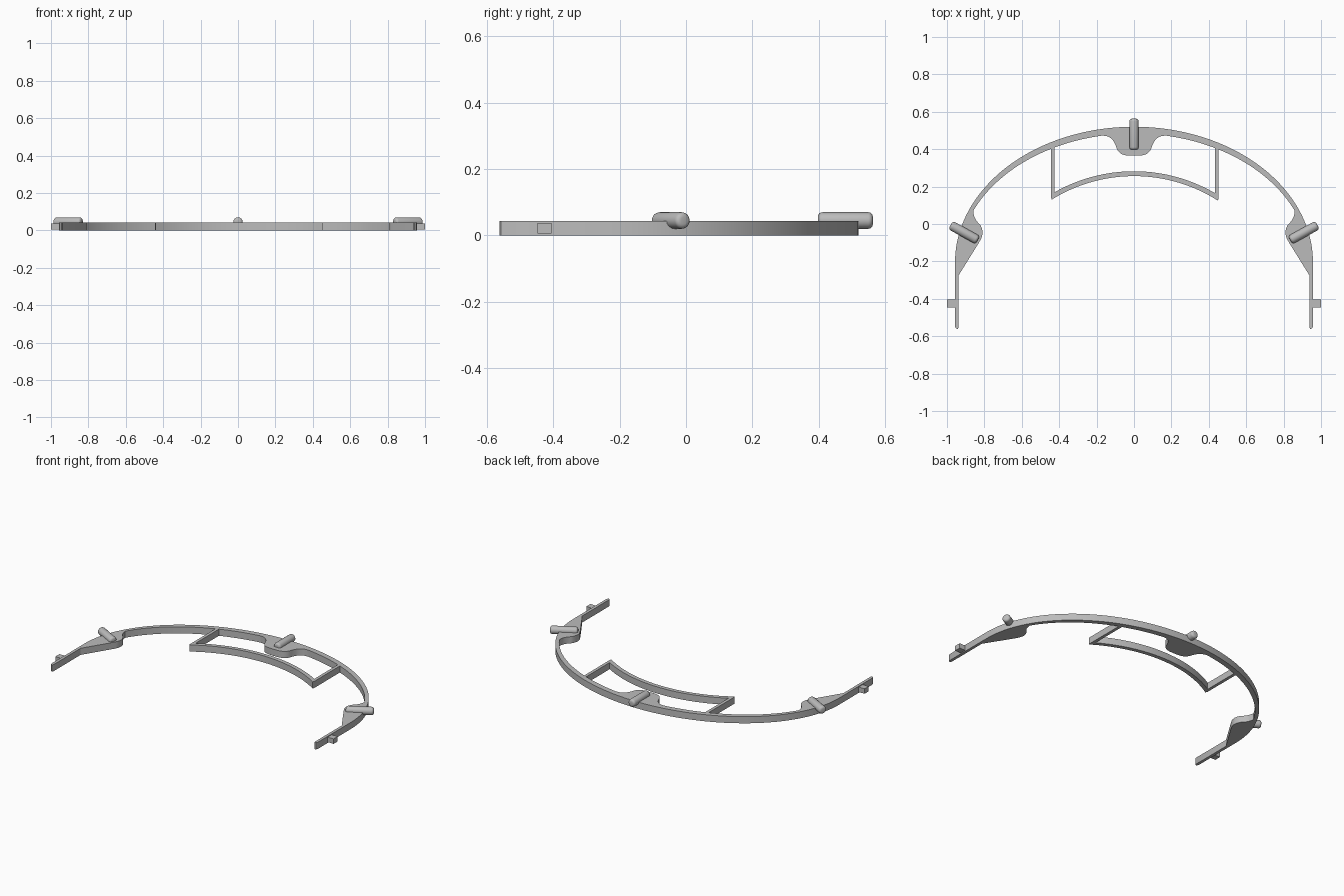
import bpy, bmesh, math
from mathutils import Vector

cube = bpy.data.objects.get("Cube")
if cube:
    bpy.data.objects.remove(cube)

grey = bpy.data.materials.new("light grey plastic")
grey.use_nodes = True
grey.diffuse_color = (0.5, 0.5, 0.5, 1)
grey.node_tree.nodes["Principled BSDF"].inputs["Base Color"].default_value = (0.5, 0.5, 0.5, 1)

HEIGHT = 0.043
CENTRE_Y = -0.206


def finish(bm, name, angle=30):
    bmesh.ops.recalc_face_normals(bm, faces=bm.faces[:])
    mesh = bpy.data.meshes.new(name)
    bm.to_mesh(mesh)
    bm.free()
    mesh.materials.append(grey)
    obj = bpy.data.objects.new(name, mesh)
    bpy.context.collection.objects.link(obj)
    bpy.ops.object.select_all(action='DESELECT')
    obj.select_set(True)
    bpy.context.view_layer.objects.active = obj
    bpy.ops.object.shade_smooth_by_angle(angle=math.radians(angle))
    return obj


def plate(name, outline, z0=0.0, z1=HEIGHT):
    """Extrude a flat outline upwards."""
    bm = bmesh.new()
    face = bm.faces.new([bm.verts.new((x, y, z0)) for x, y in outline])
    top = bmesh.ops.extrude_face_region(bm, geom=[face])["geom"]
    verts = [v for v in top if isinstance(v, bmesh.types.BMVert)]
    bmesh.ops.translate(bm, verts=verts, vec=(0, 0, z1 - z0))
    return finish(bm, name)


def arc(a, b, cy, t0, t1, n):
    ts = [t0 + (t1 - t0) * i / n for i in range(n + 1)]
    return [(a * math.cos(t), cy + b * math.sin(t)) for t in ts]


def smooth(points, n=5):
    """Catmull-Rom curve through the points."""
    p = [Vector(q) for q in points]
    p = [2 * p[0] - p[1]] + p + [2 * p[-1] - p[-2]]
    out = []
    for a, b, c, d in zip(p, p[1:], p[2:], p[3:]):
        for i in range(n):
            t = i / n
            q = 0.5 * (2 * b + (c - a) * t + (2 * a - 5 * b + 4 * c - d) * t * t
                       + (3 * b - a - 3 * c + d) * t ** 3)
            out.append(tuple(q))
    return out + [tuple(p[-2])]


def mirror(path):
    """Continue a half path, ending on x = 0, to the other side."""
    return path + [(-x, y) for x, y in reversed(path[:-1])]


# Headband: one outline with the side and rear pads grown into its inner edge
outer = [(0.943, -0.562), (0.952, -0.558), (0.957, -0.548)]
outer += arc(0.957, 0.726, CENTRE_Y, 0, math.pi / 2, 48)
side_pad = smooth([(0.828, -0.098), (0.814, -0.07), (0.81, -0.04), (0.82, -0.008),
                   (0.838, 0.012), (0.852, 0.035), (0.859, 0.06)])
rear_pad = smooth([(0.17, 0.473), (0.14, 0.468), (0.115, 0.45), (0.1, 0.425),
                   (0.087, 0.394), (0.066, 0.374), (0.035, 0.366), (0, 0.365)])
inner = [(0.938, -0.553), (0.938, -0.275)] + side_pad
inner += arc(0.938, 0.69, CENTRE_Y, 0.412, 1.367, 30) + rear_pad
plate("headband", mirror(outer) + mirror(inner)[::-1])

# Inner frame: curved bar and the two struts that hold it
BAR_Y, R_IN, R_OUT = -0.577, 0.833, 0.859
left, right = math.acos(0.45 / R_IN), math.pi - math.acos(0.44 / R_IN)
low = arc(R_IN, R_IN, BAR_Y, left, right, 32)
high = arc(R_OUT, R_OUT, BAR_Y, math.acos(0.45 / R_OUT), math.pi - math.acos(0.44 / R_OUT), 32)
plate("curved_bar", low + high[::-1])
for name, x0, x1, y0 in (("left_strut", 0.433, 0.453, 0.128), ("right_strut", -0.444, -0.424, 0.138)):
    inside, outside = (x0, x1) if x0 > 0 else (x1, x0)
    plate(name, [(outside, y0), (outside, 0.415), (inside, 0.415), (inside, y0 + 0.013)])


# Rounded pins lying on the pads
def pin(name, x, y, angle, length=0.166, radius=0.025):
    bm = bmesh.new()
    bmesh.ops.create_cone(bm, cap_ends=True, segments=16, radius1=radius,
                          radius2=radius, depth=length)
    rims = [e for e in bm.edges if abs(e.verts[0].co.z - e.verts[1].co.z) < 0.001]
    bmesh.ops.bevel(bm, geom=rims, offset=0.014, segments=4, profile=0.5, affect='EDGES')
    obj = finish(bm, name, 40)
    obj.rotation_euler = (0, math.pi / 2, angle)
    obj.location = (x, y, 0.045)


pin("rear_pin", 0, 0.48, math.pi / 2)
pin("left_pin", 0.908, -0.046, math.radians(29))
pin("right_pin", -0.908, -0.046, math.radians(-29))

# Square pegs near the tips
for name, s in (("left_peg", 1), ("right_peg", -1)):
    plate(name, [(s * 0.945, -0.447), (s, -0.447), (s, -0.405), (s * 0.945, -0.405)], 0.006, 0.038)
